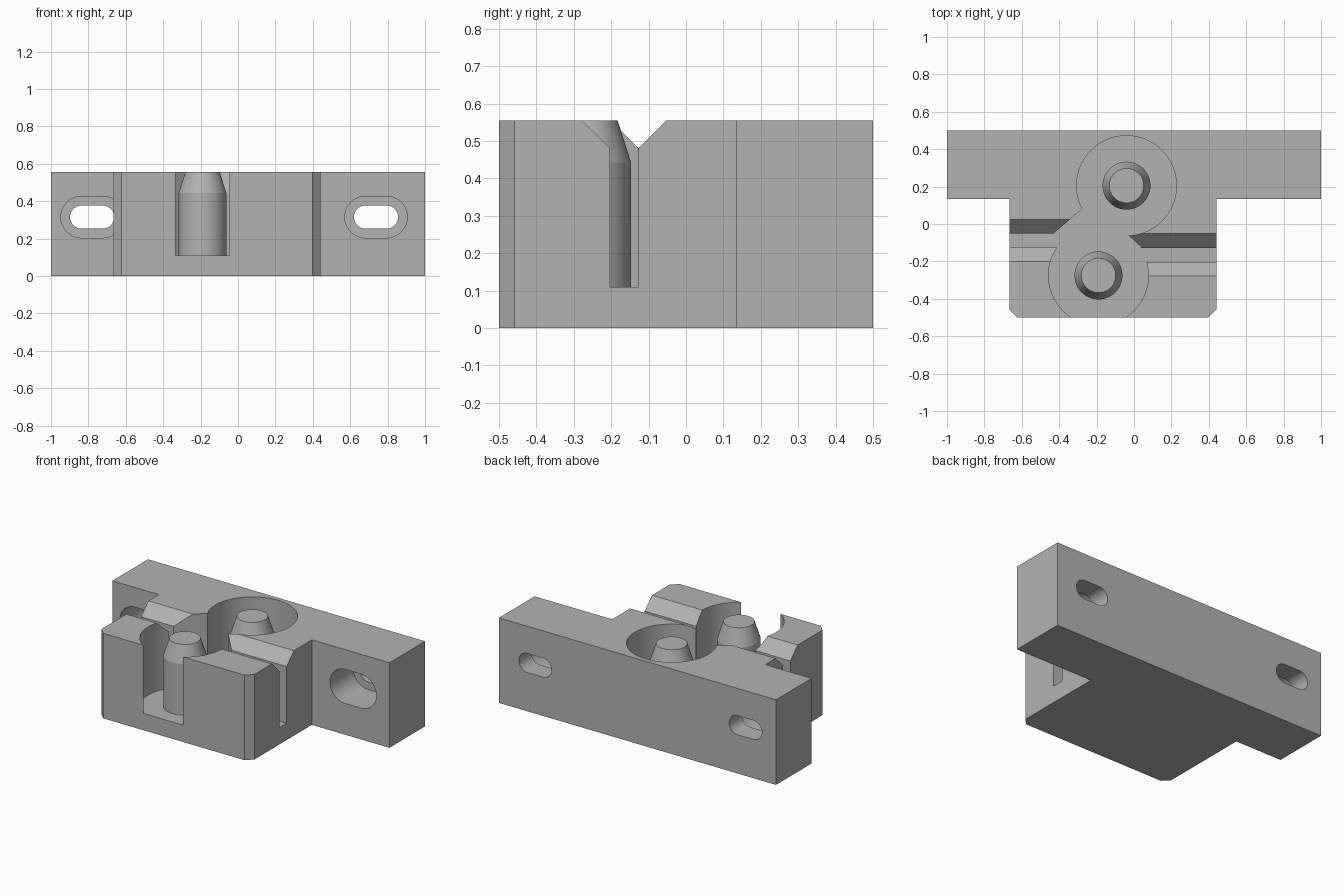
import bpy, bmesh, math
from mathutils import Matrix

if "Cube" in bpy.data.objects:
    bpy.data.objects.remove(bpy.data.objects["Cube"], do_unlink=True)

HEIGHT, FLOOR, SEGMENTS = 0.555, 0.11, 96
POCKET_R = 0.267
CENTRES = {"back": (-0.04, 0.205), "front": (-0.19, -0.275)}

grey = bpy.data.materials.new("plain_grey")
grey.use_nodes = True
grey.diffuse_color = (0.45, 0.45, 0.45, 1)
grey.node_tree.nodes["Principled BSDF"].inputs["Base Color"].default_value = grey.diffuse_color


def prism(name, outline, low, high, matrix=Matrix()):
    """Extrude a flat outline from low to high, then place it with a matrix."""
    bm = bmesh.new()
    face = bm.faces.new([bm.verts.new((a, b, low)) for a, b in outline])
    side = bmesh.ops.extrude_face_region(bm, geom=[face])["geom"]
    top = [v for v in side if isinstance(v, bmesh.types.BMVert)]
    bmesh.ops.translate(bm, verts=top, vec=(0, 0, high - low))
    bmesh.ops.transform(bm, matrix=matrix, verts=bm.verts)
    bmesh.ops.recalc_face_normals(bm, faces=bm.faces)
    mesh = bpy.data.meshes.new(name)
    bm.to_mesh(mesh)
    bm.free()
    mesh.materials.append(grey)
    obj = bpy.data.objects.new(name, mesh)
    bpy.context.collection.objects.link(obj)
    return obj


def arc(cx, cy, r, start, end, n):
    return [(cx + r * math.cos(t), cy + r * math.sin(t))
            for t in (start + (end - start) * i / n for i in range(n + 1))]


def circle(cx, cy, r):
    return arc(cx, cy, r, 0, math.tau, SEGMENTS)[:-1]


def stadium(cx, cz, half, r):
    q = math.pi / 2
    return arc(cx + half - r, cz, r, -q, q, 32) + arc(cx - half + r, cz, r, q, 3 * q, 32)


def smooth(obj):
    bpy.ops.object.select_all(action="DESELECT")
    obj.select_set(True)
    bpy.context.view_layer.objects.active = obj
    bpy.ops.object.shade_smooth_by_angle(angle=math.radians(20))


# T-shaped body with chamfered front corners
body = prism("body", [(-1, 0.5), (-1, 0.133), (-0.665, 0.133), (-0.665, -0.458),
                      (-0.623, -0.5), (0.398, -0.5), (0.44, -0.458), (0.44, 0.133),
                      (1, 0.133), (1, 0.5)], 0, HEIGHT)
cutters = []

# Round pockets and the flared neck that joins them
for place, (x, y) in CENTRES.items():
    cutters.append(prism(place + "_pocket_cutter", circle(x, y, POCKET_R), FLOOR, 0.7))
cutters.append(prism("neck_cutter", [(-0.275, 0.083), (-0.43, -0.05), (-0.409, -0.125),
                                     (-0.3, -0.3), (-0.05, -0.3), (0.04, -0.124),
                                     (-0.03, -0.062), (-0.04, 0.1)], FLOOR, 0.7))

# Side slots with a V-shaped lead-in, running along x
along_x = Matrix(((0, 0, 1, 0), (1, 0, 0, 0), (0, 1, 0, 0), (0, 0, 0, 1)))
for name, y, x0, x1 in (("right_slot_cutter", -0.088, -0.8, -0.28),
                        ("left_slot_cutter", -0.165, -0.06, 0.6)):
    w, lead, over = 0.038, 0.075, 0.1
    wide = w + lead + over
    profile = [(y - w, FLOOR), (y + w, FLOOR), (y + w, HEIGHT - lead),
               (y + wide, HEIGHT + over), (y - wide, HEIGHT + over), (y - w, HEIGHT - lead)]
    cutters.append(prism(name, profile, x0, x1, along_x))

# Counterbored mounting slots through the back plate
along_y = Matrix(((1, 0, 0, 0), (0, 0, 1, 0), (0, 1, 0, 0), (0, 0, 0, 1)))
for side, x in (("right", -0.78), ("left", 0.738)):
    cutters.append(prism(side + "_bore_cutter", stadium(x, 0.315, 0.167, 0.111), 0.133 - 0.0005, 0.37, along_y))
    cutters.append(prism(side + "_hole_cutter", stadium(x, 0.315, 0.118, 0.062), 0.3, 0.6, along_y))

bpy.context.view_layer.objects.active = body
for cutter in cutters:
    cutter.hide_render = True
    cut = body.modifiers.new(cutter.name, "BOOLEAN")
    cut.operation, cut.solver, cut.object = "DIFFERENCE", "EXACT", cutter
    bpy.ops.object.modifier_apply(modifier=cut.name)
    bpy.data.objects.remove(cutter, do_unlink=True)
smooth(body)

# Tapered pins standing in the pockets
for place, (x, y) in CENTRES.items():
    pin = prism(place + "_pin", circle(x, y, 0.128), FLOOR - 0.01, 0.443)
    bm = bmesh.new()
    bm.from_mesh(pin.data)
    bm.faces.ensure_lookup_table()
    cap = max(bm.faces, key=lambda f: f.calc_center_median().z)
    tip = bmesh.ops.extrude_discrete_faces(bm, faces=[cap])["faces"][0]
    rim = list(tip.verts)
    bmesh.ops.scale(bm, vec=(0.72, 0.72, 1), verts=rim, space=Matrix.Translation((-x, -y, 0)))
    bmesh.ops.translate(bm, verts=rim, vec=(0, 0, HEIGHT - 0.443))
    bmesh.ops.recalc_face_normals(bm, faces=bm.faces)
    bm.to_mesh(pin.data)
    bm.free()
    # Keep the shoulder crisp between shank and taper
    smooth(pin)
    for edge in pin.data.edges:
        if all(abs(pin.data.vertices[i].co.z - 0.443) < 0.001 for i in edge.vertices):
            edge.use_edge_sharp = True
